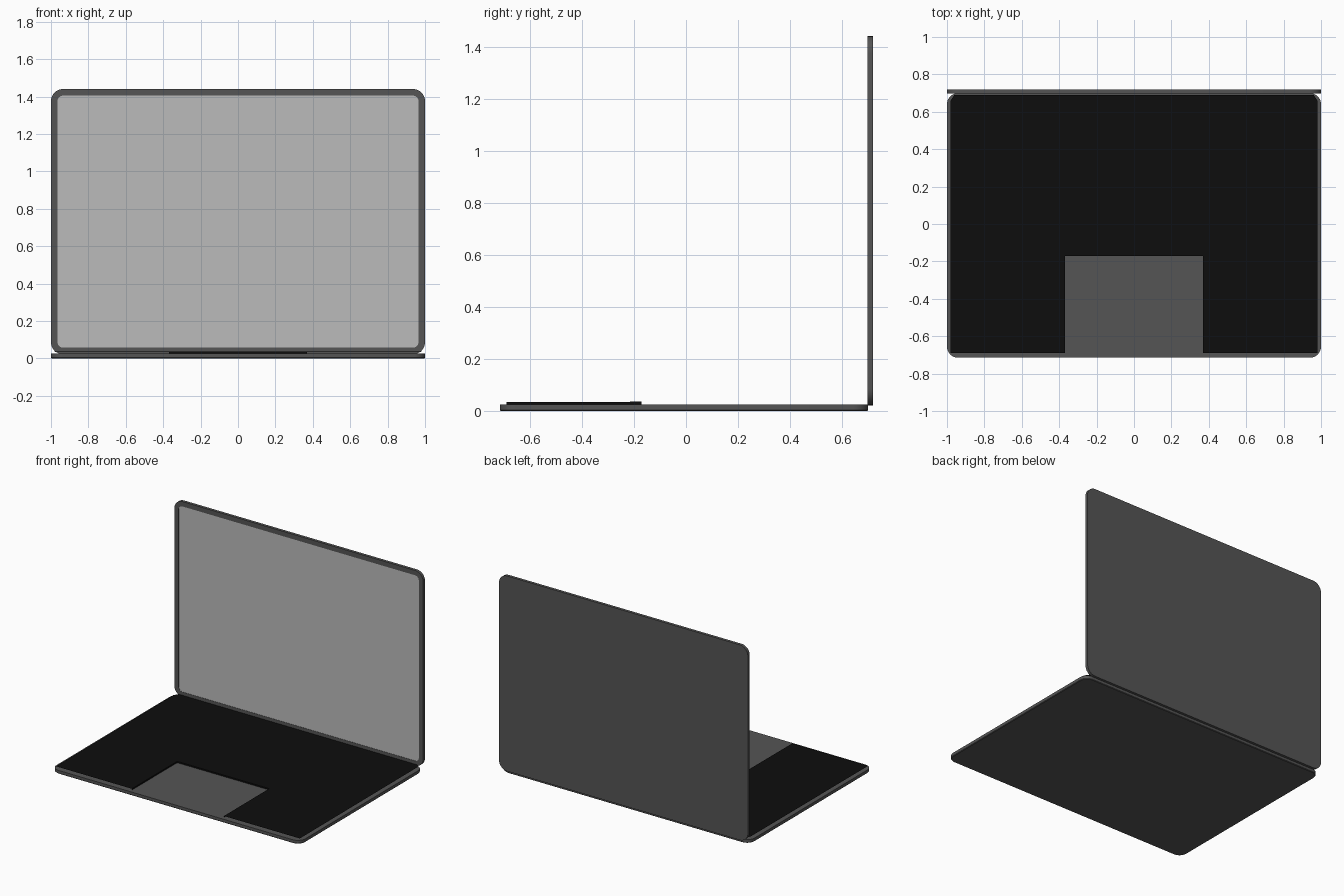
import bpy, bmesh, math

if "Cube" in bpy.data.objects:
    bpy.data.objects.remove(bpy.data.objects["Cube"])


def material(name, v):
    m = bpy.data.materials.new(name)
    m.diffuse_color = (v, v, v, 1)
    m.use_nodes = True
    m.node_tree.nodes["Principled BSDF"].inputs["Base Color"].default_value = m.diffuse_color
    return m


metal = material("dark_metal", 0.09)
black = material("black_plate", 0.004)
glass = material("screen_grey", 0.5)


def rounded_rect(x, v0, v1, r, n=8):
    # Counter-clockwise outline of a rounded rectangle
    pts = []
    for i, (cx, cv) in enumerate([(x - r, v1 - r), (r - x, v1 - r),
                                  (r - x, v0 + r), (x - r, v0 + r)]):
        for k in range(n + 1):
            a = math.pi / 2 * (i + k / n)
            pts.append((cx + r * math.cos(a), cv + r * math.sin(a)))
    return pts


def finish(bm, name, mats):
    bmesh.ops.recalc_face_normals(bm, faces=bm.faces)
    me = bpy.data.meshes.new(name)
    bm.to_mesh(me)
    bm.free()
    ob = bpy.data.objects.new(name, me)
    bpy.context.collection.objects.link(ob)
    for m in mats:
        me.materials.append(m)
    bpy.context.view_layer.objects.active = ob
    ob.select_set(True)
    bpy.ops.object.shade_smooth_by_angle(angle=math.radians(30))
    ob.select_set(False)
    return ob


def bridge(bm, a, b, mat=0):
    for i in range(len(a)):
        j = (i + 1) % len(a)
        bm.faces.new((a[i], a[j], b[j], b[i])).material_index = mat


# Base slab with rounded corners and a softened bottom edge
bm = bmesh.new()
rings = [[bm.verts.new((x, y, z)) for x, y in
          rounded_rect(1 - i, -0.715 + i, 0.70 - i, 0.06 - i)]
         for i, z in ((0.004, 0), (0, 0.004), (0, 0.025))]
for a, b in zip(rings, rings[1:]):
    bridge(bm, a, b)
bm.faces.new(rings[0])
bm.faces.new(rings[-1])
finish(bm, "base", [metal])

# Lid: back shell, bezel and slightly recessed screen
bm = bmesh.new()
rings = [[bm.verts.new((x, y, z)) for x, z in
          rounded_rect(1 - i, 0.022 + i, 1.44 - i, r)]
         for i, y, r in ((0, 0.718, 0.065), (0, 0.697, 0.065),
                         (0.035, 0.697, 0.03), (0.035, 0.699, 0.03))]
for a, b in zip(rings, rings[1:]):
    bridge(bm, a, b)
bm.faces.new(rings[0])
bm.faces.new(rings[-1]).material_index = 1
finish(bm, "lid_and_screen", [metal, glass])

# Thin keyboard sheet, open at the front for the trackpad, with walls dropping to the base
bm = bmesh.new()
outline = [(-0.98, -0.69), (-0.37, -0.69), (-0.37, -0.17), (0.37, -0.17),
           (0.37, -0.69), (0.98, -0.69), (0.98, 0.66), (0.96, 0.69),
           (-0.96, 0.69), (-0.98, 0.66)]
top = [bm.verts.new((x, y, 0.036 + 0.0015 * y)) for x, y in outline]
bm.faces.new(top)
low = [bm.verts.new((x, y, 0.0255)) for x, y in outline[1:5]]
for i in range(3):
    bm.faces.new((top[i + 1], top[i + 2], low[i + 1], low[i]))
finish(bm, "keyboard_plate", [black])
